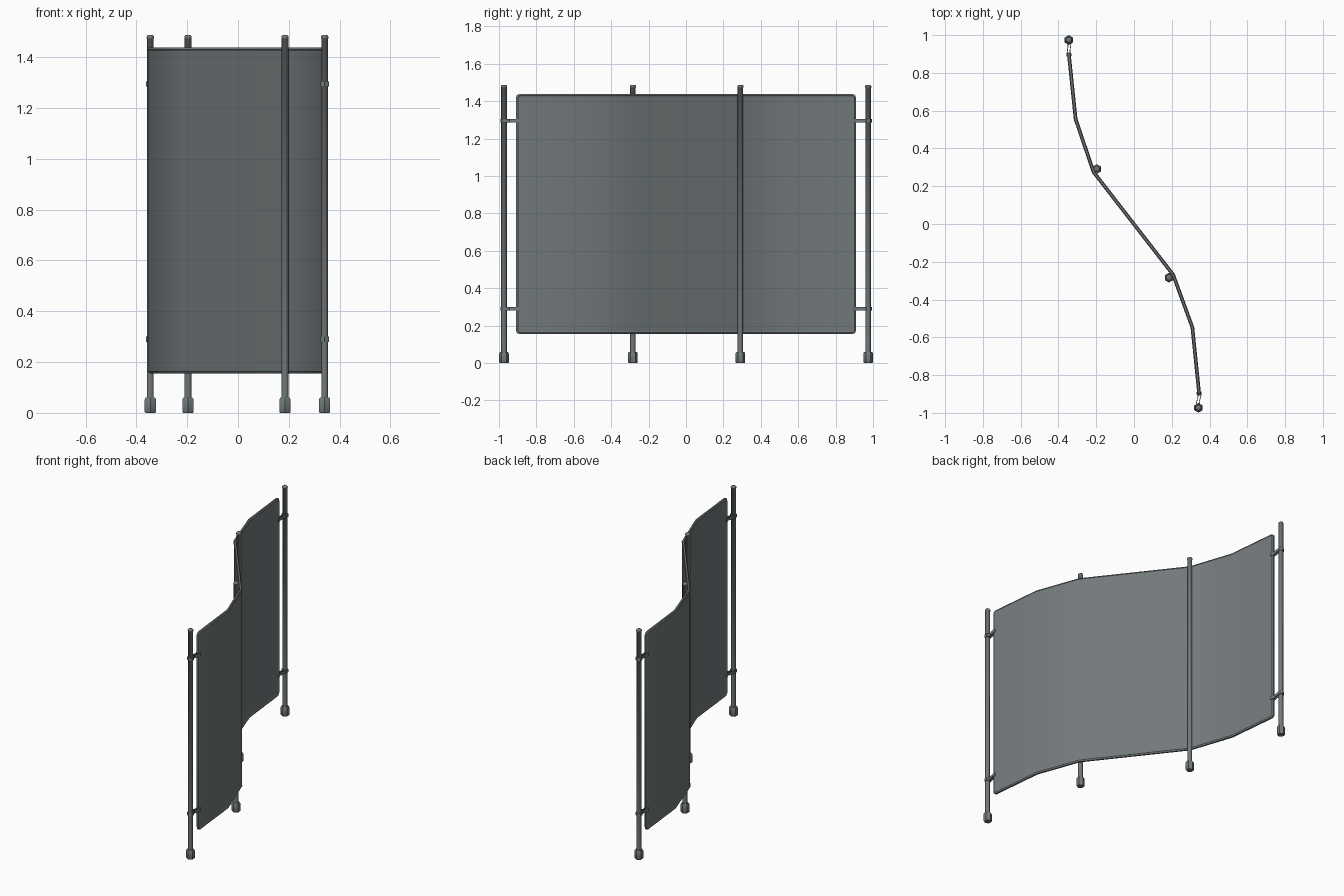
import bpy, bmesh, math
from mathutils import Vector

if "Cube" in bpy.data.objects:
    bpy.data.objects.remove(bpy.data.objects["Cube"])

mat = bpy.data.materials.new("slate_grey")
mat.diffuse_color = (0.175, 0.197, 0.205, 1)
mat.use_nodes = True
mat.node_tree.nodes["Principled BSDF"].inputs["Base Color"].default_value = mat.diffuse_color

# Plan path of the curved screen
PATH = [Vector(p) for p in ((-0.345, 0.9), (-0.309, 0.555), (-0.214, 0.275),
                            (0.207, -0.268), (0.309, -0.547), (0.345, -0.9))]
Z0, Z1 = 0.164, 1.43


def make(name, bm, angle=50):
    bmesh.ops.recalc_face_normals(bm, faces=bm.faces)
    me = bpy.data.meshes.new(name)
    bm.to_mesh(me)
    bm.free()
    me.materials.append(mat)
    ob = bpy.data.objects.new(name, me)
    bpy.context.collection.objects.link(ob)
    bpy.ops.object.select_all(action='DESELECT')
    ob.select_set(True)
    bpy.context.view_layer.objects.active = ob
    bpy.ops.object.shade_smooth_by_angle(angle=math.radians(angle))
    return ob


def lathe(bm, x, y, profile, sides=6):
    """Solid of revolution from (radius, z) pairs, corners pointing along y."""
    rings = []
    for r, z in profile:
        rings.append([bm.verts.new((x + r * math.sin(2 * math.pi * i / sides),
                                    y + r * math.cos(2 * math.pi * i / sides), z))
                      for i in range(sides)])
    for a, b in zip(rings, rings[1:]):
        for i in range(sides):
            j = (i + 1) % sides
            bm.faces.new((a[i], a[j], b[j], b[i]))
    bm.faces.new(rings[0])
    bm.faces.new(rings[-1])


def sheet(bm, pts, z0, z1, t):
    """Upright wall of thickness t along a plan path."""
    rows = []
    for i, p in enumerate(pts):
        d = (pts[min(i + 1, len(pts) - 1)] - pts[max(i - 1, 0)]).normalized()
        n = Vector((-d.y, d.x)) * t / 2
        rows.append([bm.verts.new((q.x, q.y, z)) for q, z in
                     ((p - n, z0), (p + n, z0), (p + n, z1), (p - n, z1))])
    for a, b in zip(rows, rows[1:]):
        for i in range(4):
            j = (i + 1) % 4
            bm.faces.new((a[i], a[j], b[j], b[i]))
    bm.faces.new(rows[0])
    bm.faces.new(rows[-1])


# Screen panel
bm = bmesh.new()
sheet(bm, PATH, Z0, Z1, 0.014)
make("screen_panel", bm)

# Tubular rim around the panel with small rounded corners
r = 0.012
d0 = (PATH[1] - PATH[0]).normalized()
d1 = (PATH[-2] - PATH[-1]).normalized()


def corner(end, d, z, s):
    pts = []
    for k in range(4):
        a = math.pi / 2 * k / 3
        p = end + d * r * (1 - math.cos(a))
        pts.append((p.x, p.y, z + s * r * (1 - math.sin(a))))
    return pts


inner = PATH[1:-1]
loop = corner(PATH[0], d0, Z1, -1)
loop += [(p.x, p.y, Z1) for p in inner]
loop += corner(PATH[-1], d1, Z1, -1)[::-1]
loop += corner(PATH[-1], d1, Z0, 1)
loop += [(p.x, p.y, Z0) for p in reversed(inner)]
loop += corner(PATH[0], d0, Z0, 1)[::-1]
cu = bpy.data.curves.new("rim_path", 'CURVE')
cu.dimensions = '3D'
cu.bevel_depth = 0.0098
cu.bevel_resolution = 1
sp = cu.splines.new('POLY')
sp.points.add(len(loop) - 1)
for q, c in zip(sp.points, loop):
    q.co = (*c, 1)
sp.use_cyclic_u = True
tmp = bpy.data.objects.new("rim_path", cu)
bpy.context.collection.objects.link(tmp)
bpy.context.view_layer.update()
me = bpy.data.meshes.new_from_object(tmp.evaluated_get(bpy.context.evaluated_depsgraph_get()))
bm = bmesh.new()
bm.from_mesh(me)
bpy.data.objects.remove(tmp)
make("panel_rim", bm)

# Poles with end caps, and feet
POLES = [(-0.345, 0.974), (-0.197, 0.291), (0.185, -0.284), (0.341, -0.973)]
for k, (x, y) in enumerate(POLES, 1):
    bm = bmesh.new()
    lathe(bm, x, y, [(0.015, 0.03), (0.015, 1.473), (0.0165, 1.474),
                     (0.0165, 1.482), (0.012, 1.487)])
    make(f"pole_{k}", bm, 62)
    bm = bmesh.new()
    lathe(bm, x, y, [(0.022, 0), (0.0255, 0.004), (0.0255, 0.052), (0.021, 0.06)])
    make(f"foot_{k}", bm, 40)

# Clamps joining the outer poles to the panel ends: collar plus two thin straps
for side, (px, py), end, d in (("back", POLES[0], PATH[0], d0),
                               ("front", POLES[-1], PATH[-1], d1)):
    for level, z in (("lower", 0.29), ("upper", 1.295)):
        bm = bmesh.new()
        lathe(bm, px, py, [(0.0195, z - 0.01), (0.0195, z + 0.01)])
        n = Vector((-d.y, d.x))
        p = Vector((px, py))
        for s in (-1, 1):
            sheet(bm, [p + n * s * 0.015, p + d * 0.03 + n * s * 0.007,
                       end - d * 0.013 + n * s * 0.007, end + n * s * 0.011,
                       end + d * 0.012 + n * s * 0.011], z - 0.01, z + 0.01, 0.004)
        make(f"{side}_{level}_clamp", bm, 30)
